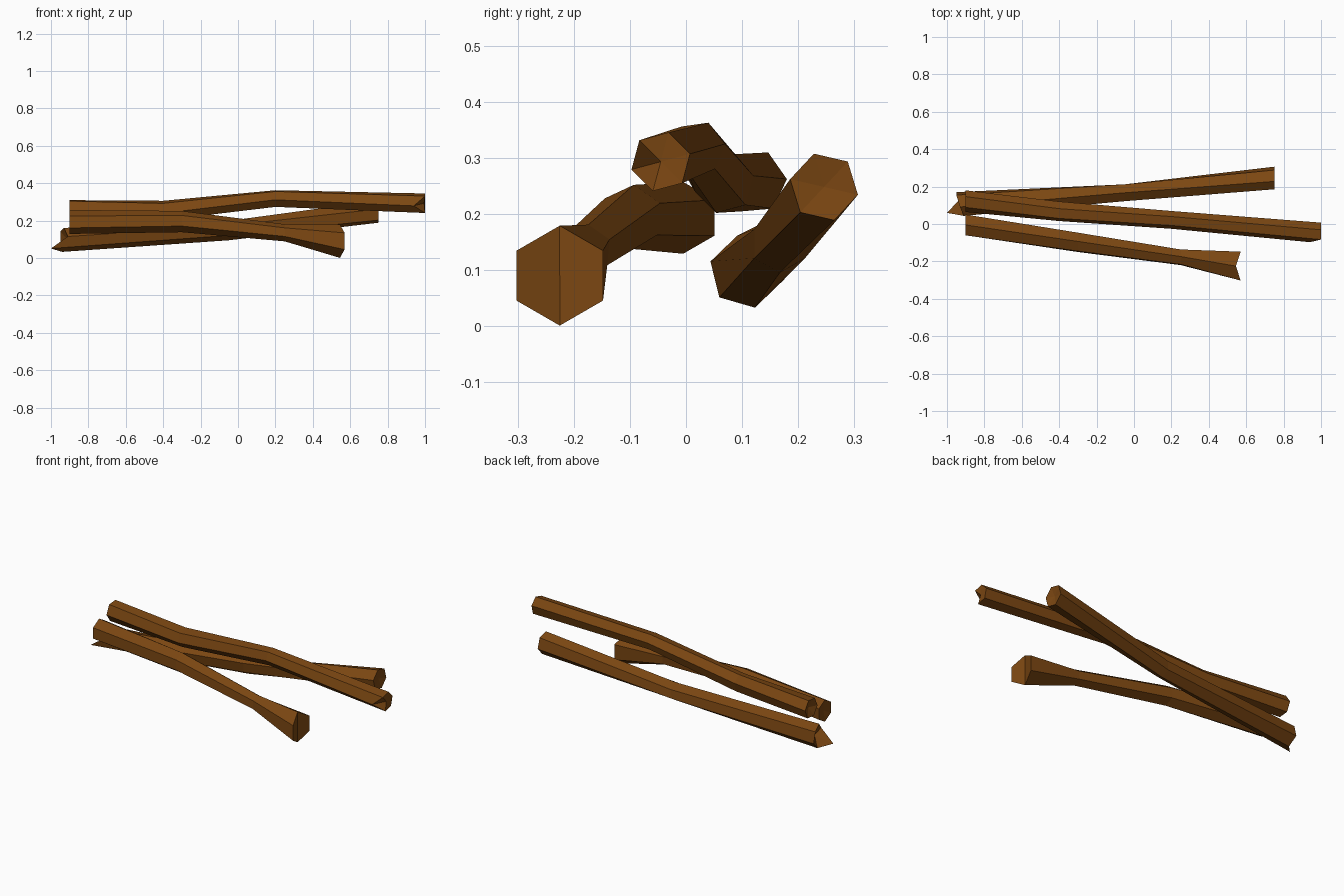
import bpy, bmesh, math

if "Cube" in bpy.data.objects:
    bpy.data.objects.remove(bpy.data.objects["Cube"])

bark = bpy.data.materials.new("bark_brown")
bark.diffuse_color = (0.2, 0.063, 0.006, 1)
bark.use_nodes = True
bark.node_tree.nodes["Principled BSDF"].inputs["Base Color"].default_value = bark.diffuse_color
SIDES = 6


def stick(name, rings, start_dx, end_dx, start_cap, end_cap):
    """Bent six-sided stick. Rings are (x, y, z, radius, phase in degrees);
    dx lists chip the end corners, caps are the x of the end centres."""
    bm = bmesh.new()
    loops = []
    for i, (x, y, z, r, phase) in enumerate(rings):
        dx = start_dx if i == 0 else end_dx if i == len(rings) - 1 else [0] * SIDES
        loop = []
        for k in range(SIDES):
            a = math.radians(phase + k * 360 / SIDES)
            loop.append(bm.verts.new((x + dx[k], y + r * math.cos(a), z + r * math.sin(a))))
        loops.append(loop)
    # side walls
    for a, b in zip(loops, loops[1:]):
        for k in range(SIDES):
            n = (k + 1) % SIDES
            bm.faces.new((a[k], a[n], b[n], b[k]))
    # dented fan caps
    for loop, ring, cx in ((loops[0], rings[0], start_cap), (loops[-1], rings[-1], end_cap)):
        c = bm.verts.new((cx, ring[1], ring[2]))
        for k in range(SIDES):
            bm.faces.new((loop[k], loop[(k + 1) % SIDES], c))
    bmesh.ops.recalc_face_normals(bm, faces=bm.faces)
    me = bpy.data.meshes.new(name)
    bm.to_mesh(me)
    bm.free()
    me.materials.append(bark)
    ob = bpy.data.objects.new(name, me)
    bpy.context.collection.objects.link(ob)


FLAT = [0] * SIDES

# short stick at the front, thick chipped right end
stick("front_stick",
      [(-0.90, -0.005, 0.193, 0.064, 30), (-0.30, -0.098, 0.195, 0.057, 25),
       (0.25, -0.178, 0.135, 0.046, 25), (0.57, -0.225, 0.090, 0.089, 30)],
      FLAT, [0, -0.025, 0, 0, -0.025, 0], -0.89, 0.545)

# long stick lying on top
stick("top_stick",
      [(-0.90, 0.122, 0.257, 0.058, 5), (-0.40, 0.068, 0.254, 0.054, 15),
       (0.20, 0.022, 0.318, 0.048, 8), (1.00, -0.045, 0.293, 0.054, 15)],
      FLAT, [0, 0, 0, -0.06, 0, 0], -0.88, 0.995)

# rear stick, splintered left end
stick("rear_stick",
      [(-0.95, 0.107, 0.097, 0.066, -16), (-0.05, 0.167, 0.147, 0.052, -30),
       (0.75, 0.246, 0.248, 0.062, -13)],
      [0, 0, 0.02, 0.04, -0.05, 0.01], FLAT, -0.91, 0.74)
